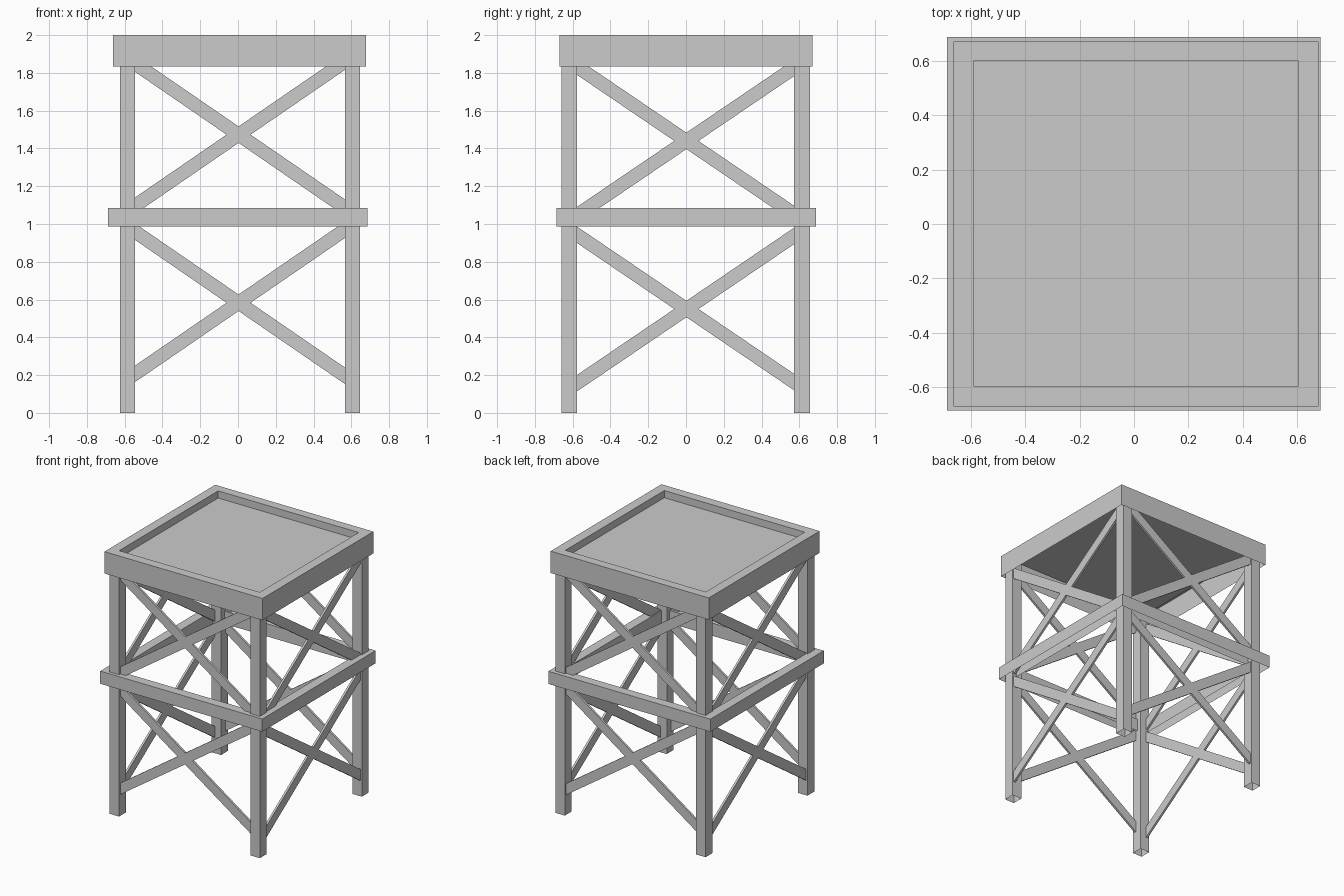
import bpy, bmesh, math
from mathutils import Matrix, Vector

if "Cube" in bpy.data.objects:
    bpy.data.objects.remove(bpy.data.objects["Cube"])


def make(name, bm):
    mesh = bpy.data.meshes.new(name)
    bm.to_mesh(mesh)
    bm.free()
    ob = bpy.data.objects.new(name, mesh)
    bpy.context.collection.objects.link(ob)
    return ob


def rect(bm, x0, y0, x1, y1, z):
    return [bm.verts.new((x, y, z)) for x, y in ((x0, y0), (x1, y0), (x1, y1), (x0, y1))]


def shell(name, sections, cap=False):
    """Skin square sections (x0, y0, x1, y1, z) in order; optionally cap the last one."""
    bm = bmesh.new()
    loops = [rect(bm, *s) for s in sections]
    for a, b in zip(loops, loops[1:]):
        for j in range(4):
            k = (j + 1) % 4
            bm.faces.new((a[j], a[k], b[k], b[j]))
    if cap:
        bm.faces.new(loops[-1])
    return make(name, bm)


def brace(name, axis, plane, mid, half, zc, rise, sign, depth=0.016, h=0.072):
    """Thin diagonal plank lying in the wall at the given plane."""
    length = 2 * math.hypot(half, rise)
    bm = bmesh.new()
    rot = Matrix.Rotation(-sign * math.atan2(rise, half), 4, 'Y')
    if axis == 'x':
        place = Matrix.Translation((mid, plane, zc))
    else:
        place = Matrix.Translation((plane, mid, zc)) @ Matrix.Rotation(math.pi / 2, 4, 'Z')
    bmesh.ops.create_cube(bm, size=1, matrix=place @ rot @ Matrix.Diagonal((length, depth, h, 1)))
    return make(name, bm)


# Corner legs, open at the foot
for sx, x0 in (("left", -0.625), ("right", 0.567)):
    for sy, y0 in (("front", -0.66), ("back", 0.573)):
        leg = (x0, y0, x0 + 0.08, y0 + 0.083)
        shell(f"{sy}_{sx}_leg", [(*leg, 0), (*leg, 1.94)])

# Middle rail around the legs, open underneath
outer, inner = (-0.687, -0.685, 0.685, 0.687), (-0.615, -0.613, 0.613, 0.615)
shell("middle_rail", [(*outer, 0.988), (*outer, 1.085), (*inner, 1.085), (*inner, 0.988)])

# Platform: outer skirt, rim and recessed floor
outer, inner = (-0.662, -0.67, 0.677, 0.67), (-0.588, -0.597, 0.602, 0.6)
shell("platform", [(*outer, 1.833), (*outer, 2.0), (*inner, 2.0), (*inner, 1.945)], cap=True)

# Crossed braces on the four walls, two tiers
for tier, dz in (("lower", 0), ("upper", 0.89)):
    for sign, tag in ((1, "rising"), (-1, "falling")):
        for side, y in (("front", -0.637), ("back", 0.635)):
            brace(f"{side}_{tier}_{tag}_brace", 'x', y, 0.003, 0.59, 0.583 + dz, 0.405, sign)
        for side, x in (("left", -0.605), ("right", 0.63)):
            brace(f"{side}_{tier}_{tag}_brace", 'y', x, 0.002, 0.6, 0.55 + dz, 0.407, sign)
